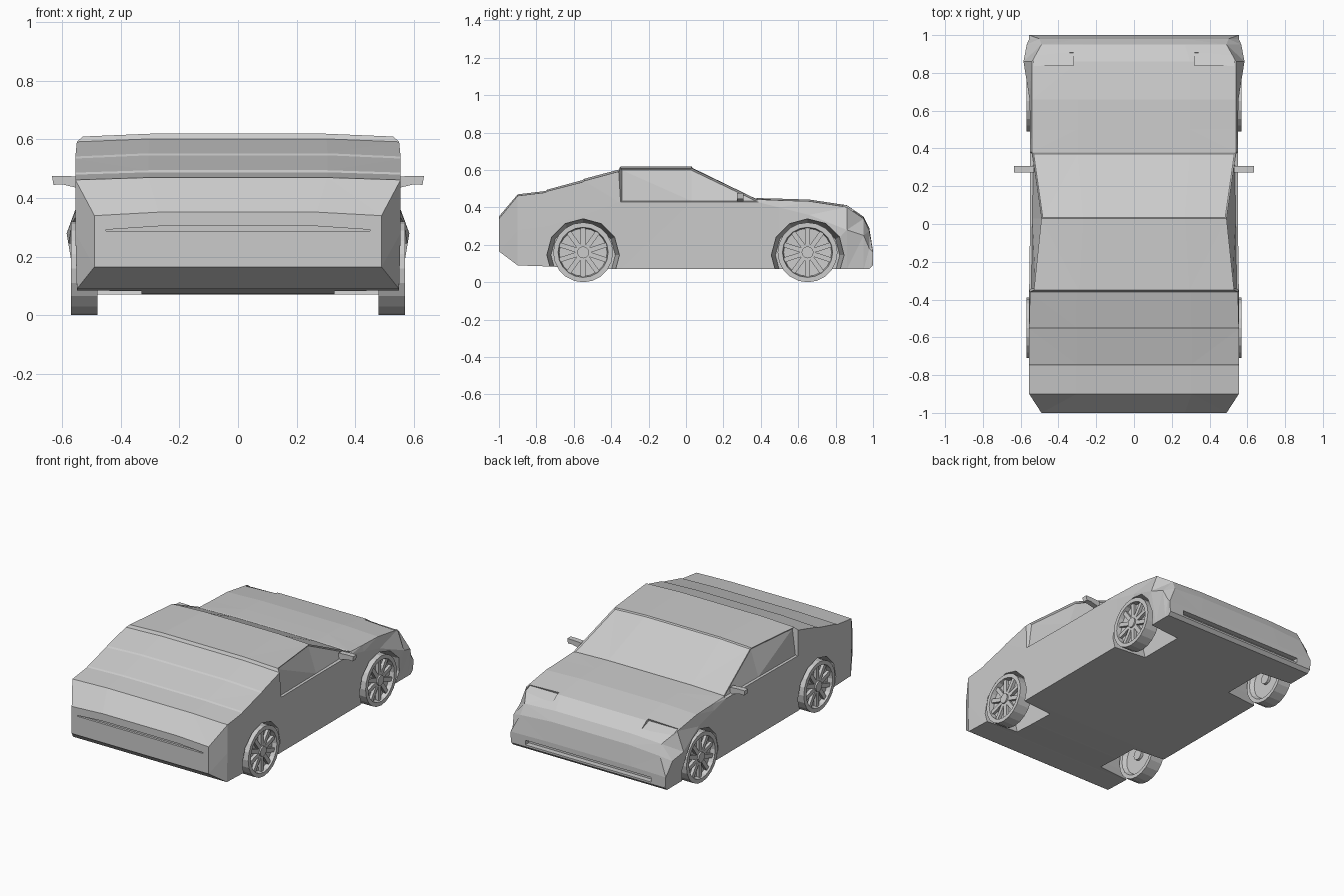
import bpy, bmesh, math
from mathutils import Matrix, Vector

if "Cube" in bpy.data.objects:
    bpy.data.objects.remove(bpy.data.objects["Cube"])


def finish(name, bm):
    bmesh.ops.remove_doubles(bm, verts=bm.verts, dist=1e-5)
    bmesh.ops.recalc_face_normals(bm, faces=bm.faces)
    me = bpy.data.meshes.new(name)
    bm.to_mesh(me)
    bm.free()
    ob = bpy.data.objects.new(name, me)
    bpy.context.collection.objects.link(ob)
    return ob


def add_box(bm, center, size, rot=Matrix()):
    m = rot @ Matrix.Translation(center) @ Matrix.Diagonal((*size, 1))
    bmesh.ops.create_cube(bm, size=1, matrix=m)


def prism(name, pts, y0, y1, sx=1):
    """Extrude an (x, z) outline along y."""
    bm = bmesh.new()
    f = bm.faces.new([bm.verts.new((sx * x, y0, z)) for x, z in pts])
    r = bmesh.ops.extrude_face_region(bm, geom=[f])
    vs = [v for v in r["geom"] if isinstance(v, bmesh.types.BMVert)]
    bmesh.ops.translate(bm, verts=vs, vec=(0, y1 - y0, 0))
    return finish(name, bm)


def cut(target, cutter):
    mod = target.modifiers.new("cut", "BOOLEAN")
    mod.operation = "DIFFERENCE"
    mod.solver = "EXACT"
    mod.object = cutter
    bpy.context.view_layer.objects.active = target
    bpy.ops.object.modifier_apply(modifier=mod.name)
    bpy.data.objects.remove(cutter)


# Body loft: y, bottom z/w, waist z/w, top edge z/w, crown z
sections = [
    (-1.0, .165, .49, .25, .49, .34, .49, .352),
    (-.90, .09, .55, .28, .555, .462, .555, .470),
    (-.75, .085, .55, .30, .555, .480, .555, .488),
    (-.742, .085, .55, .30, .555, .487, .555, .495),
    (-.555, .075, .55, .36, .555, .535, .555, .546),
    (-.545, .075, .55, .36, .555, .542, .555, .553),
    (-.36, .07, .55, .43, .555, .592, .55, .602),
    (-.35, .07, .55, .43, .555, .610, .53, .620),
    (.03, .07, .55, .43, .55, .610, .49, .620),
    (.38, .07, .55, .43, .55, .443, .54, .450),
    (.50, .07, .55, .40, .55, .438, .54, .447),
    (.66, .07, .55, .36, .553, .433, .54, .442),
    (.86, .07, .55, .28, .585, .402, .54, .412),
    (.95, .07, .55, .25, .568, .340, .49, .350),
    (.98, .07, .55, .18, .555, .275, .50, .290),
    (1.0, .09, .55, .13, .555, .16, .555, .165),
]
bm = bmesh.new()
rings = []
for y, zb, wb, zm, wm, zt, wt, zc in sections:
    half = [(wb, zb), (wm, zm), (wt, zt), (.55 * wt, zc)]
    pts = half + [(-x, z) for x, z in reversed(half)]
    rings.append([bm.verts.new((x, y, z)) for x, z in pts])
strips = {}
for i, (a, b) in enumerate(zip(rings, rings[1:])):
    for k in range(8):
        n = (k + 1) % 8
        strips[i, k] = bm.faces.new((a[k], a[n], b[n], b[k]))
bm.faces.new(rings[0])
bm.faces.new(rings[-1])
bmesh.ops.recalc_face_normals(bm, faces=bm.faces)
# Side windows and windscreen set into the body
for k in (1, 5):
    bmesh.ops.inset_region(bm, faces=[strips[7, k], strips[8, k]],
                           thickness=.008, depth=-.01, use_even_offset=True)
bmesh.ops.inset_region(bm, faces=[strips[8, k] for k in (2, 3, 4)],
                       thickness=.008, depth=-.006, use_even_offset=True)
bmesh.ops.triangulate(bm, faces=bm.faces)
body = finish("car_body", bm)

# Flared wheel wells
wheel_y = (-.55, .65)
for sx in (1, -1):
    for y in wheel_y:
        bm = bmesh.new()
        m = Matrix.Translation((sx * .47, y, .145)) @ Matrix.Rotation(sx * math.pi / 2, 4, "Y")
        bmesh.ops.create_cone(bm, cap_ends=True, segments=12, radius1=.172,
                              radius2=.2, depth=.28, matrix=m)
        cut(body, finish("well_cutter", bm))

# Headlight recesses
for sx in (1, -1):
    bm = bmesh.new()
    rot = Matrix.Translation((sx * .425, .875, .40)) @ Matrix.Rotation(-.35, 4, "X")
    add_box(bm, (0, 0, .018), (.21, .075, .06), rot)
    cut(body, finish("light_cutter", bm))

# Nose intake slot and tail groove
bm = bmesh.new()
add_box(bm, (0, 1.0, .117), (.90, .07, .03))
cut(body, finish("intake_cutter", bm))
cut(body, prism("tail_cutter", [(-.45, .287), (.45, .287), (.45, .292), (.27, .304),
                                (-.27, .304), (-.45, .292)], -1.05, -.985))

# Wheels: lathed tyre and rim, ten spokes, hub
tyre = [(.505, 0), (.505, .12), (.48, .135), (.48, .16), (.57, .16),
        (.57, .134), (.54, .128), (.535, 0)]
for sx, side in ((1, "right"), (-1, "left")):
    for y, end in zip(wheel_y, ("rear", "front")):
        bm = bmesh.new()
        vs = [bm.verts.new((x, 0, r)) for x, r in tyre]
        es = [bm.edges.new(p) for p in zip(vs, vs[1:])]
        bmesh.ops.spin(bm, geom=vs + es, axis=(1, 0, 0), cent=(0, 0, 0),
                       angle=2 * math.pi, steps=20)
        bmesh.ops.remove_doubles(bm, verts=bm.verts, dist=1e-5)
        for i in range(10):
            rot = Matrix.Rotation(i * math.pi / 5, 4, "X")
            add_box(bm, (.547, 0, .08), (.022, .026, .105), rot)
        for x, r, d in ((.55, .032, .036), (.498, .035, .02)):
            m = Matrix.Translation((x, 0, 0)) @ Matrix.Rotation(math.pi / 2, 4, "Y")
            bmesh.ops.create_cone(bm, cap_ends=True, segments=12, radius1=r,
                                  radius2=r, depth=d, matrix=m)
        for v in bm.verts:
            v.co = Vector((sx * v.co.x, v.co.y + y, v.co.z + .16))
        finish(f"wheel_{end}_{side}", bm)

    # Wing mirrors
    prism(f"mirror_{side}", [(.53, .472), (.53, .43), (.60, .447), (.63, .445),
                             (.635, .476), (.59, .476)], .272, .307, sx)
